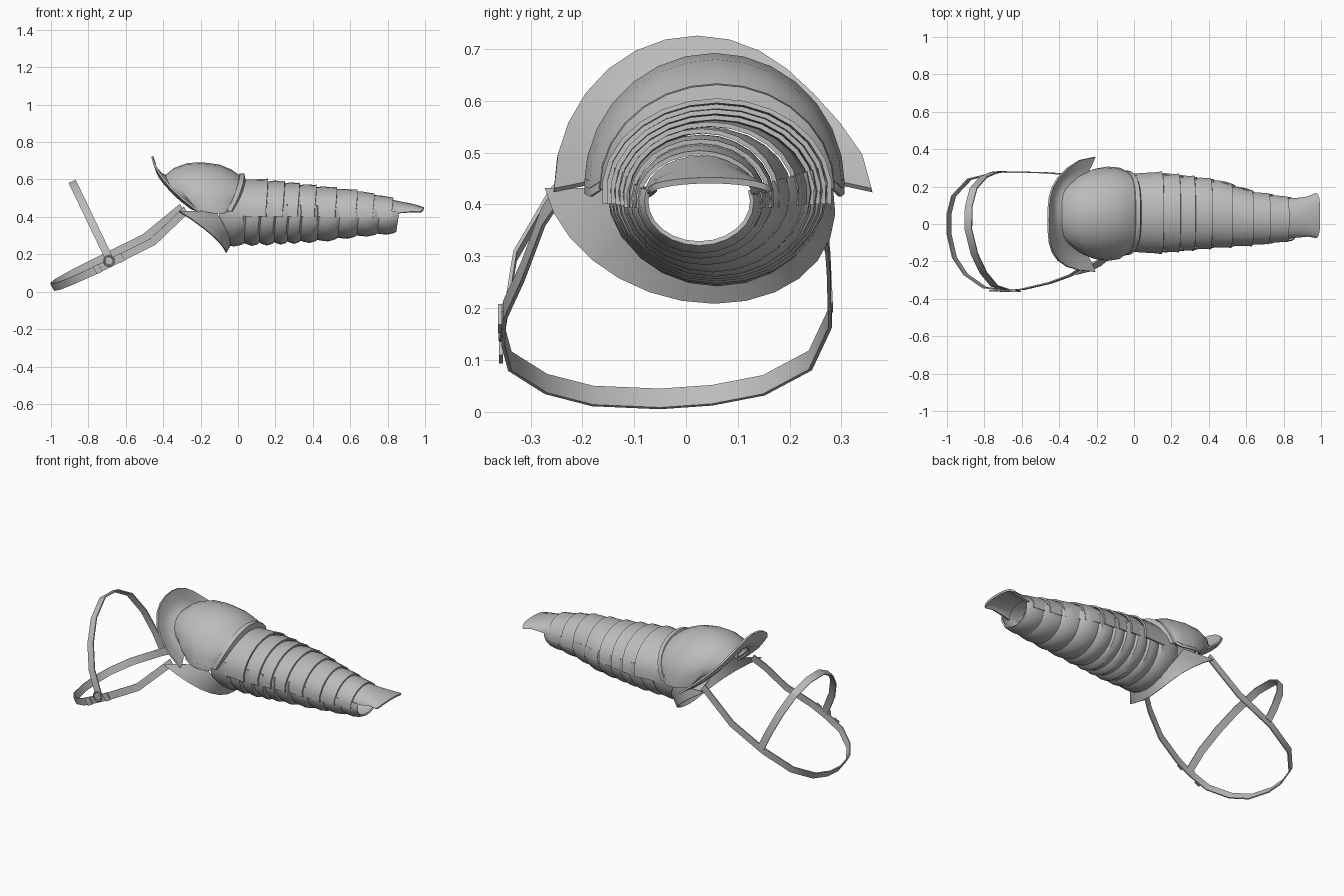
import bpy
import bmesh
import math
from mathutils import Vector

if "Cube" in bpy.data.objects:
    bpy.data.objects.remove(bpy.data.objects["Cube"], do_unlink=True)

steel = bpy.data.materials.new("plain_grey")
steel.use_nodes = True
GREY = (0.5, 0.5, 0.5, 1)
steel.diffuse_color = GREY
steel.node_tree.nodes["Principled BSDF"].inputs["Base Color"].default_value = GREY


def finish(name, bm, thick):
    """Turn a bmesh into a shaded, thickened object."""
    bmesh.ops.recalc_face_normals(bm, faces=bm.faces)
    mesh = bpy.data.meshes.new(name)
    bm.to_mesh(mesh)
    bm.free()
    obj = bpy.data.objects.new(name, mesh)
    bpy.context.collection.objects.link(obj)
    mesh.materials.append(steel)
    bpy.ops.object.select_all(action="DESELECT")
    obj.select_set(True)
    bpy.context.view_layer.objects.active = obj
    mod = obj.modifiers.new("thickness", "SOLIDIFY")
    mod.thickness = thick
    mod.offset = 0
    bpy.ops.object.modifier_apply(modifier=mod.name)
    bpy.ops.object.shade_smooth_by_angle(angle=math.radians(32))


def skin(name, rows, thick):
    """Bridge rows of points into a sheet."""
    bm = bmesh.new()
    grid = [[bm.verts.new(p) for p in row] for row in rows]
    for a, b in zip(grid, grid[1:]):
        for i in range(len(a) - 1):
            bm.faces.new((a[i], a[i + 1], b[i + 1], b[i]))
    finish(name, bm, thick)


def arc(x, shear, cy, ry, base, height, a0=0, a1=180, power=1.6, n=14, skew=0, flick=0):
    """Arched section: ends lean along x by shear, the middle moves by skew,
    and the back end is drawn out by flick."""
    pts = []
    for i in range(n + 1):
        a = math.radians(a0 + (a1 - a0) * i / n)
        s, c = math.sin(a), -math.cos(a)
        y = cy + ry * c + skew * abs(s) + flick * max(0, c) ** 8
        pts.append((x + shear * (1 - abs(s)) ** power, y, base + height * s))
    return pts


# Sleeve stations: x, centre y, half width, centre z, height above, depth below
STATIONS = [(-.12, .06, .208, .43, .17, .183), (.16, .06, .212, .425, .17, .17),
            (.45, .055, .18, .42, .14, .148), (.64, .03, .142, .412, .126, .115),
            (.86, .025, .11, .405, .085, .087)]


def station(x):
    for a, b in zip(STATIONS, STATIONS[1:]):
        if x <= b[0]:
            break
    t = (x - a[0]) / (b[0] - a[0])
    return [p + (q - p) * t for p, q in zip(a[1:], b[1:])]


# Upper lames, each flaring over the next towards the hand
edges = [-.03, .16, .25, .33, .42, .53, .64, .73, .83]
for i, (x0, x1) in enumerate(zip(edges, edges[1:])):
    rows = []
    for t, grow in ((-.12, .93), (.35, .99), (.85, 1.01), (1, 1.03)):
        x = x0 + (x1 - x0) * t
        cy, ry, cz, up, down = station(x)
        rows.append(arc(x, -.012, cy, ry * grow, cz, up * grow, -8, 188))
    skin(f"upper_lame_{i + 1}", rows, .009)

# Lower lames with rounded bulges
edges = [-.09, .03, .11, .19, .26, .33, .42, .53, .63, .74, .84]
for i, (x0, x1) in enumerate(zip(edges, edges[1:])):
    rows = []
    for t, grow in ((-.15, .86), (.15, .95), (.55, 1.02), (.9, .98), (1.06, .91)):
        x = x0 + (x1 - x0) * t
        cy, ry, cz, up, down = station(x)
        rows.append(arc(x, .012, cy, ry * min(grow, .98), cz, down * grow, 164, 376))
    skin(f"lower_lame_{i + 1}", rows, .009)

# Hand plate
skin("hand_plate", [arc(.81, .0, .03, .105, .415, .073), arc(.86, .0, .032, .1, .42, .058),
                    arc(.93, .0, .04, .102, .427, .038), arc(.994, -.02, .046, .116, .425, .021)], .012)

# Shoulder dome
dome = [arc(-.385, .13, .05, .18, .465, .155), arc(-.34, .11, .052, .218, .455, .202),
        arc(-.27, .08, .054, .24, .445, .238), arc(-.19, .05, .055, .247, .435, .252),
        arc(-.1, .02, .057, .24, .43, .245), arc(-.04, -.02, .06, .228, .44, .21),
        arc(.01, -.06, .06, .215, .45, .165)]
skin("shoulder_dome", dome, .01)

# Turned rim where the dome meets the sleeve
skin("dome_arm_rim", [arc(-.005, -.07, .06, .208, .43, .165), arc(.012, -.07, .06, .225, .43, .2),
                      arc(.032, -.07, .06, .223, .43, .198), arc(.036, -.07, .06, .207, .43, .168)], .008)

# Flared collar on the neck side, drawn out to a point at the back
skin("neck_collar", [arc(-.385, .13, .05, .18, .455, .165),
                     arc(-.41, .16, .042, .21, .445, .185, flick=.02),
                     arc(-.438, .21, .033, .24, .437, .226, flick=.04),
                     arc(-.458, .25, .022, .277, .427, .297, flick=.06)], .01)

# Armpit guard
rows = []
for t in (0, .35, .7, 1):
    rows.append(arc(-.065 + .025 * t, -.25 + .17 * t, .005 + .055 * t, .275 - .07 * t, .43,
                    .22 - .045 * t, 180, 360, 1.4, skew=.05 * (1 - t)))
skin("armpit_guard", rows, .008)


def strap(name, path, across, width=.042):
    """Flat ribbon along a path, widened in one direction."""
    side = Vector(across).normalized() * width / 2
    skin(name, [[Vector(p) - side for p in path], [Vector(p) + side for p in path]], .007)


# Borders along the lower dome edges
for name, k in (("front_dome_border", 0), ("back_dome_border", -1)):
    strap(name, [row[k] for row in dome], (0, 0, 1), .03)


def loop_height(x, y):
    """Height of the sloping chest strap, its back strand a little higher."""
    return .023 + .49 * (x + 1) + .07 * y + .45 * max(0, x + .45)


# Chest strap
plan = [(-.28, -.235), (-.34, -.275), (-.45, -.315), (-.6, -.35), (-.7, -.353), (-.8, -.34),
        (-.9, -.27), (-.96, -.18), (-.99, -.05), (-.99, .05), (-.965, .15), (-.88, .24),
        (-.72, .278), (-.5, .275), (-.3, .262)]
strap("chest_strap", [(x, y, loop_height(x, y)) for x, y in plan], (-.5, 0, .86))

# Neck strap: arch rising from the chest strap
arch = [(-.352, .165), (-.33, .3), (-.26, .42), (-.16, .52), (-.03, .587), (.09, .585),
        (.19, .53), (.25, .42), (.275, .3), (.28, .2)]
strap("neck_strap", [(-.69 - .48 * (z - .18), y, z) for y, z in arch], (.9, 0, .43))

# Ring joining the straps
bpy.ops.mesh.primitive_torus_add(major_radius=.026, minor_radius=.005, major_segments=16,
                                 minor_segments=6, location=(-.69, -.358, .165),
                                 rotation=(math.pi / 2, 0, 0))
ring = bpy.context.object
ring.name = "strap_ring"
ring.data.materials.append(steel)
bpy.ops.object.shade_smooth_by_angle(angle=math.radians(32))

# Strap keepers beside the ring
for i, (x, y) in enumerate(((-.75, -.352), (-.63, -.354))):
    z = loop_height(x, y)
    strap(f"strap_keeper_{i + 1}", [(x - .015, y - .005, z - .008), (x + .015, y - .005, z + .008)],
          (-.5, 0, .86), .046)
